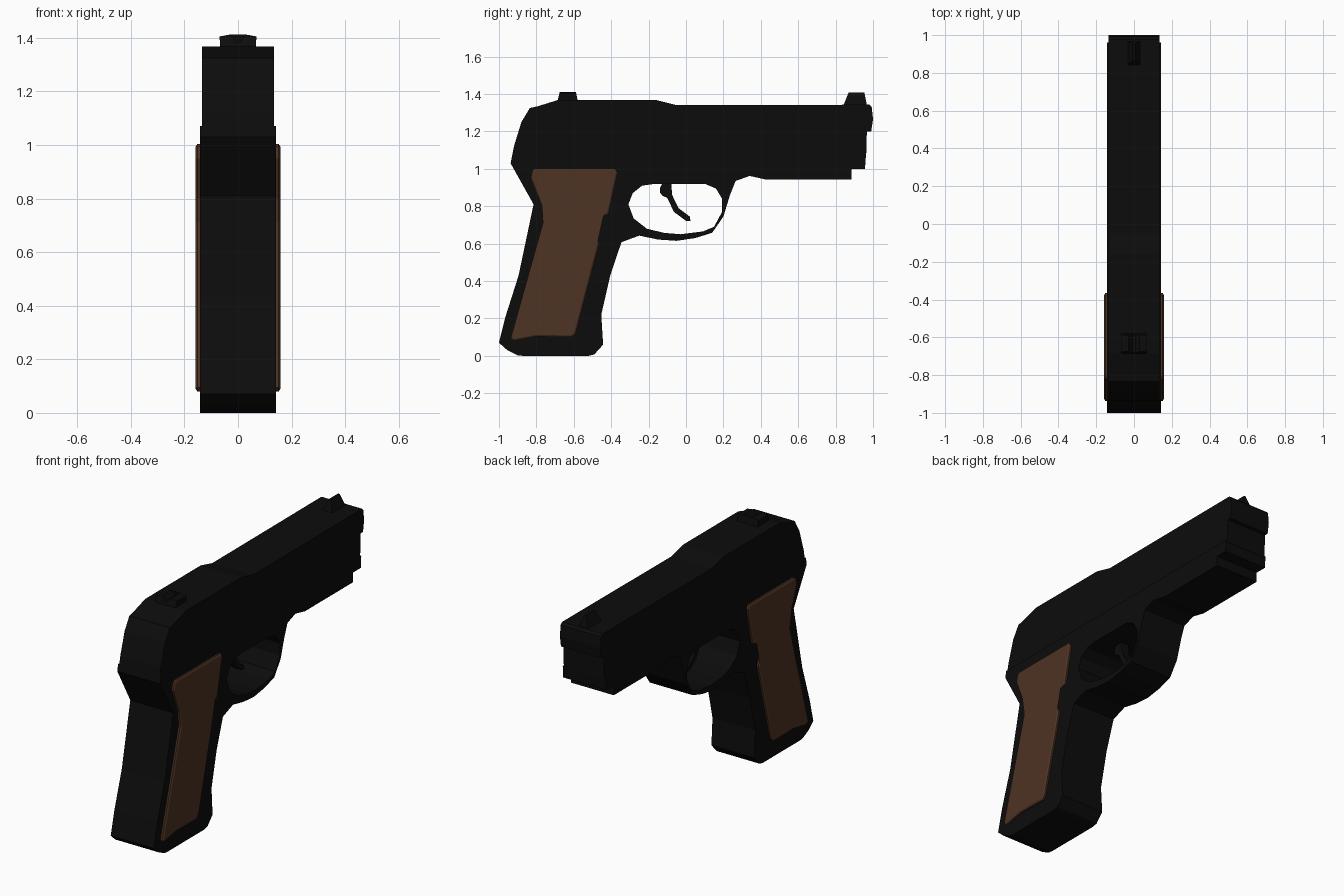
import bpy, bmesh
from mathutils import Vector

if "Cube" in bpy.data.objects:
    bpy.data.objects.remove(bpy.data.objects["Cube"])


def material(name, col):
    m = bpy.data.materials.new(name)
    m.diffuse_color = (*col, 1)
    m.use_nodes = True
    m.node_tree.nodes["Principled BSDF"].inputs["Base Color"].default_value = m.diffuse_color
    return m


BLACK = material("gunmetal black", (0.0037, 0.0037, 0.0037))
BROWN = material("walnut brown", (0.076, 0.033, 0.017))


def finish(bm, name, mat):
    bmesh.ops.recalc_face_normals(bm, faces=bm.faces)
    me = bpy.data.meshes.new(name)
    bm.to_mesh(me)
    bm.free()
    me.materials.append(mat)
    ob = bpy.data.objects.new(name, me)
    bpy.context.collection.objects.link(ob)
    return ob


def fill_loops(bm, loops, place):
    """Fill outlines (the first is the outside, others are holes)."""
    edges = []
    for loop in loops:
        vs = [bm.verts.new(place(*p)) for p in loop]
        edges += [bm.edges.new((vs[i - 1], vs[i])) for i in range(len(vs))]
    bmesh.ops.triangle_fill(bm, edges=edges, use_beauty=True)


def side_plate(name, mat, x0, x1, *loops):
    """Side profile in (y, z), extruded from x0 to x1."""
    bm = bmesh.new()
    fill_loops(bm, loops, lambda y, z: (x0, y, z))
    ext = bmesh.ops.extrude_face_region(bm, geom=bm.faces[:], use_keep_orig=True)
    for v in ext["geom"]:
        if isinstance(v, bmesh.types.BMVert):
            v.co.x = x1
    return finish(bm, name, mat)


def inset_loop(loop, d):
    """Clockwise outline moved inwards by d."""
    out = []
    n = len(loop)
    for i in range(n):
        a, b, c = (Vector(loop[j % n]) for j in (i - 1, i, i + 1))
        e, f = (b - a).normalized(), (c - b).normalized()
        n1, n2 = Vector((e.y, -e.x)), Vector((f.y, -f.x))
        out.append(tuple(b + (n1 + n2) * d / max(0.5, 1 + n1.dot(n2))))
    return out


# Frame: handle, trigger guard and dust cover in one outline with a hole
frame = [(-0.93, 1.07), (-0.938, 1.03), (-0.815, 0.81), (-0.895, 0.43), (-0.965, 0.21),
         (-1.0, 0.07), (-0.955, 0.03), (-0.90, 0.003), (-0.87, 0), (-0.52, 0), (-0.49, 0.008),
         (-0.443, 0.06), (-0.453, 0.22), (-0.405, 0.43), (-0.345, 0.608), (-0.25, 0.643),
         (-0.15, 0.622), (-0.05, 0.615), (0.05, 0.63), (0.14, 0.658), (0.20, 0.745),
         (0.235, 0.86), (0.265, 0.935), (0.34, 0.962), (0.43, 0.942), (0.885, 0.942),
         (0.885, 1.0), (0.957, 1.0), (0.962, 1.07)]
guard_hole = [(-0.308, 0.81), (-0.285, 0.87), (-0.235, 0.91), (-0.165, 0.92), (0.10, 0.92),
              (0.16, 0.895), (0.193, 0.84), (0.193, 0.77), (0.15, 0.69), (0.09, 0.665),
              (-0.03, 0.65), (-0.12, 0.658), (-0.21, 0.68), (-0.28, 0.735)]
side_plate("frame", BLACK, -0.142, 0.142, frame, guard_hole)

# Slide with raised rear and muzzle lip
slide = [(-0.932, 1.06), (-0.92, 1.12), (-0.88, 1.25), (-0.835, 1.325), (-0.79, 1.335),
         (-0.685, 1.368), (-0.16, 1.368), (-0.05, 1.34), (0.98, 1.343), (0.993, 1.33),
         (1.0, 1.265), (0.99, 1.2), (0.967, 1.2), (0.963, 1.06)]
side_plate("slide", BLACK, -0.134, 0.134, slide)

# Trigger
side_plate("trigger", BLACK, -0.025, 0.025,
           [(-0.12, 0.935), (-0.08, 0.935), (-0.074, 0.86), (-0.04, 0.79), (0.02, 0.745),
            (0.024, 0.722), (0.0, 0.722), (-0.065, 0.77), (-0.10, 0.845), (-0.125, 0.855),
            (-0.14, 0.875), (-0.138, 0.9)])

# Grip panels with a chamfered rim, one on each side
grip = [(-0.83, 0.95), (-0.82, 0.995), (-0.80, 1.003), (-0.38, 1.003), (-0.366, 0.98),
        (-0.415, 0.755), (-0.465, 0.74), (-0.495, 0.675), (-0.465, 0.6), (-0.59, 0.12),
        (-0.61, 0.10), (-0.80, 0.103), (-0.92, 0.08), (-0.937, 0.095), (-0.765, 0.71),
        (-0.77, 0.80)]
for side, label in ((-1, "left"), (1, "right")):
    bm = bmesh.new()
    rings = []
    for x, d in ((0.135, 0), (0.152, 0), (0.158, 0.009)):
        rings.append([bm.verts.new((side * x, y, z)) for y, z in inset_loop(grip, d)])
    for a, b in zip(rings, rings[1:]):
        for i in range(len(a)):
            bm.faces.new((a[i - 1], a[i], b[i], b[i - 1]))
    bm.faces.new(rings[0])
    bm.faces.new(rings[-1])
    bmesh.ops.triangulate(bm, faces=[f for f in bm.faces if len(f.verts) > 4])
    finish(bm, label + "_grip_panel", BROWN)


def sight(name, section, y0, y1, slope):
    """Cross-section in (x, z) with sloping ends: narrower towards the top."""
    bm = bmesh.new()
    low = min(z for _, z in section)
    ends = []
    for y, s in ((y0, slope[0]), (y1, -slope[1])):
        ends.append([bm.verts.new((x, y + s * (z - low), z)) for x, z in section])
    a, b = ends
    for i in range(len(a)):
        bm.faces.new((a[i - 1], a[i], b[i], b[i - 1]))
    bm.faces.new(a)
    bm.faces.new(b)
    bmesh.ops.triangulate(bm, faces=[f for f in bm.faces if len(f.verts) > 4])
    return finish(bm, name, BLACK)


# Notched rear sight and pointed front sight
sight("rear_sight", [(-0.066, 1.36), (-0.069, 1.405), (-0.03, 1.412), (-0.008, 1.385),
                     (0.008, 1.385), (0.03, 1.412), (0.069, 1.405), (0.066, 1.36)],
      -0.688, -0.578, (0.25, 0.2))
sight("front_sight", [(-0.036, 1.335), (-0.005, 1.407), (0.005, 1.407), (0.036, 1.335)],
      0.84, 0.968, (0.4, 0.2))
